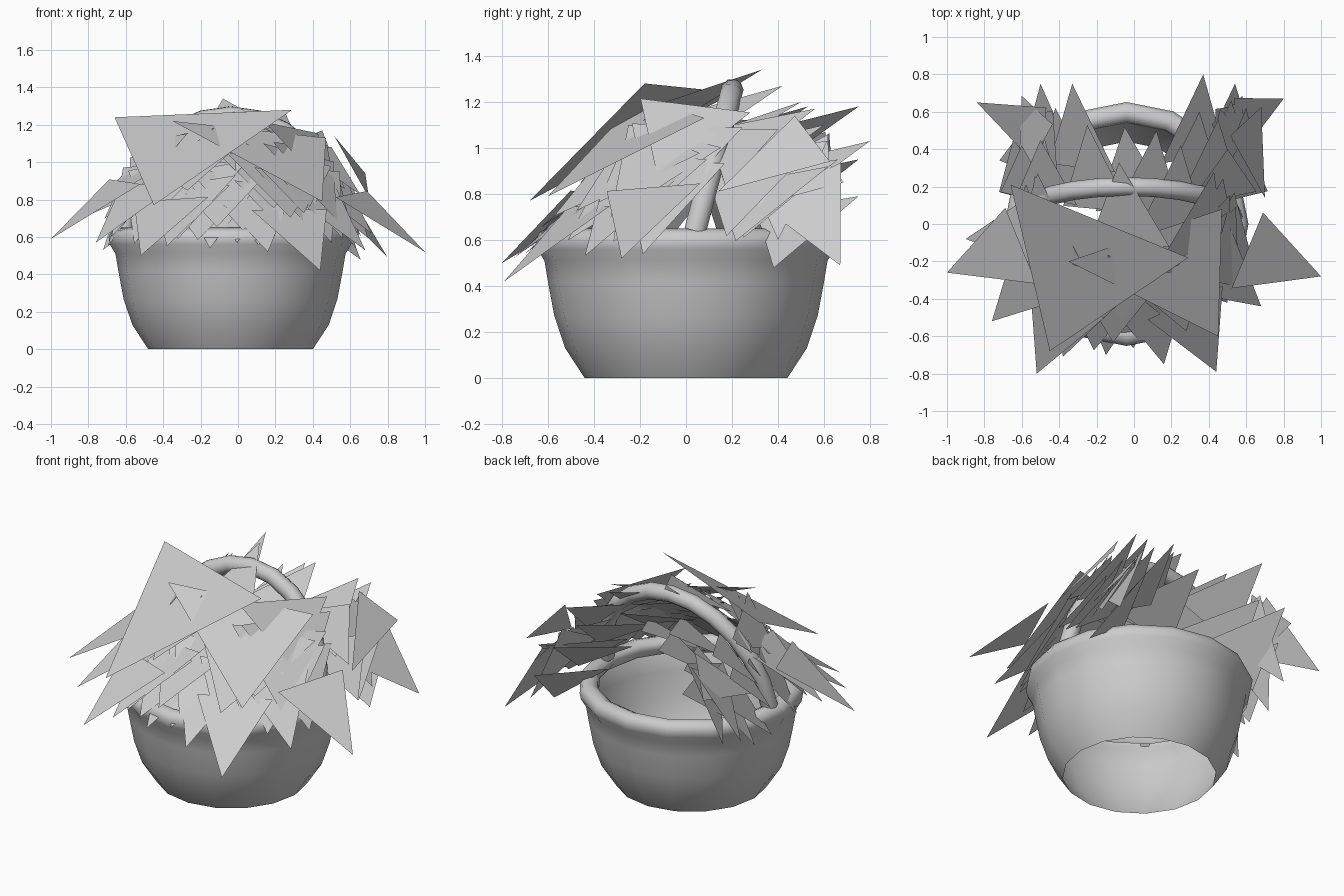
import bpy, bmesh, math, random
from mathutils import Vector

if "Cube" in bpy.data.objects:
    bpy.data.objects.remove(bpy.data.objects["Cube"])

random.seed(4)
CX = -0.04  # basket axis

grey = bpy.data.materials.new("plain_grey")
grey.diffuse_color = (0.6, 0.6, 0.6, 1)
grey.use_nodes = True
grey.node_tree.nodes["Principled BSDF"].inputs["Base Color"].default_value = grey.diffuse_color


def finish(bm, name, smooth=False):
    me = bpy.data.meshes.new(name)
    bm.to_mesh(me)
    bm.free()
    ob = bpy.data.objects.new(name, me)
    bpy.context.collection.objects.link(ob)
    me.materials.append(grey)
    if smooth:
        bpy.ops.object.select_all(action='DESELECT')
        ob.select_set(True)
        bpy.context.view_layer.objects.active = ob
        bpy.ops.object.shade_smooth_by_angle(angle=math.radians(60))
    return ob


# Basket: single-skin turned bowl, open below, with a rolled rim
profile = [(.44, 0), (.525, .13), (.572, .27), (.6, .42), (.615, .51),
           (.645, .56), (.652, .6), (.635, .635), (.59, .65), (.55, .63), (.54, .59), (.58, .54)]
bm = bmesh.new()
vs = [bm.verts.new((CX + r, 0, z)) for r, z in profile]
edges = [bm.edges.new(p) for p in zip(vs, vs[1:])]
bmesh.ops.spin(bm, geom=vs + edges, cent=(CX, 0, 0), axis=(0, 0, 1),
               angle=math.tau, steps=16)
bmesh.ops.remove_doubles(bm, verts=bm.verts, dist=1e-4)
bmesh.ops.recalc_face_normals(bm, faces=bm.faces)
finish(bm, "basket", True)

# Handle: leaning hoop of round tube
STEPS, SIDES, RAD = 12, 10, .05
bm = bmesh.new()
rings = []
for i in range(STEPS + 1):
    a = math.pi * i / STEPS
    mid = Vector((CX + .57 * math.cos(a), .04 + .16 * math.sin(a), .64 + .61 * math.sin(a)))
    out = Vector((math.cos(a), .25 * math.sin(a), .97 * math.sin(a))).normalized()
    lean = Vector((0, .97, -.25))
    rings.append([bm.verts.new(mid + RAD * (out * math.cos(t) + lean * math.sin(t)))
                  for t in (math.tau * k / SIDES for k in range(SIDES))])
for a, b in zip(rings, rings[1:]):
    for k in range(SIDES):
        bm.faces.new((a[k], a[k - 1], b[k - 1], b[k]))
bm.faces.new(rings[0])
bm.faces.new(rings[-1])
bmesh.ops.recalc_face_normals(bm, faces=bm.faces)
finish(bm, "handle", True)


def leaf(bm, tip, direction, length, width, normal):
    """Flat triangle from its tip back along a direction, facing a normal."""
    tip, d, n = Vector(tip), Vector(direction).normalized(), Vector(normal)
    side = n.cross(d).normalized() * width / 2
    root = tip + d * length
    f = bm.faces.new([bm.verts.new(p) for p in (tip, root + side, root - side)])
    f.normal_update()
    if f.normal.dot(n) < 0:
        f.normal_flip()


# Front leaves: rows fanned round the front half, leaning up to the handle
# (count, start angle, end angle, tip radius, tip height, length, width)
bm = bmesh.new()
rows = [(13, 192, 348, .69, .56, .48, .5), (10, 192, 348, .63, .68, .5, .56),
        (7, 195, 345, .54, .8, .42, .56)]
for count, a0, a1, rad, z, length, width in rows:
    for i in range(count):
        a = math.radians(a0 + (a1 - a0) * i / (count - 1) + random.uniform(-4, 4))
        r = rad + random.uniform(-.03, .03)
        tip = Vector((CX + r * math.cos(a), r * math.sin(a), z + random.uniform(-.05, .05)))
        aim = Vector((CX + .36 * math.cos(a), .02, 1.14)) - tip
        leaf(bm, tip, aim, length, width,
             (math.cos(a) + random.uniform(-.15, .15), .8 * math.sin(a) - .3, .8))
# Longest tips poking past the fringe
for tip in [(1, -.28, .52), (-1, -.26, .59), (.44, -.79, .42), (-.52, -.8, .5),
            (.16, -.75, .52), (-.76, -.52, .57), (.68, -.44, .53), (-.15, -.7, .54),
            (-.38, -.71, .55), (-.9, -.08, .69)]:
    aim = Vector((CX + .3 * tip[0], -.02, 1.1)) - Vector(tip)
    leaf(bm, tip, aim, .52, .44, (tip[0], tip[1] - .2, .8))
finish(bm, "front_leaves")

# Broad leaves on top
bm = bmesh.new()
for tri in [((-.66, .21, 1.24), (-.45, -.68, .77), (.29, -.18, 1.28)),
            ((-.35, -.2, 1.22), (.45, -.6, .79), (.47, .08, 1.13))]:
    bm.faces.new([bm.verts.new(p) for p in tri])
finish(bm, "top_leaves")

# Rear leaves: two side clusters, sloping up toward the back
bm = bmesh.new()
raised = [(.37, .8, 1.03), (.54, .75, .79), (.6, .62, .92), (.45, .56, 1.17), (.25, .42, 1.27),
          (.52, .66, .95), (.58, .45, .9), (.35, .6, 1.1), (.12, .5, 1.2),
          (-.33, .75, 1.18), (-.5, .75, .95), (-.62, .55, .85), (-.25, .53, 1.18),
          (-.08, .33, 1.34), (-.5, .45, 1.08), (-.6, .42, .95), (-.42, .62, 1.03),
          (-.05, .52, 1.14), (.5, .4, 1.08)]
for tip in raised:
    s = math.copysign(1, tip[0])
    length = .5 - .3 * max(0, .95 - tip[2])
    if abs(tip[0]) > .4:  # outer leaves stop behind the handle
        length = min(length, (tip[1] - .14) / .88)
    leaf(bm, tip, (-.1 * s, -.85, -.4), length, random.uniform(.38, .46),
         (s * (.15 + abs(tip[0])), -.45, .8))
# Low ones hanging over the rim
for tip in [(.8, .67, .49), (.64, .64, .58), (.66, .4, .6),
            (-.84, .65, .7), (-.65, .56, .6), (-.72, .34, .53)]:
    s = math.copysign(1, tip[0])
    leaf(bm, tip, Vector((s * .42, .42, 1.0)) - Vector(tip), .48, .4, (s, -.3, .6))
# Tips pointing forward beside the handle feet
for tip in [(.7, .14, .81), (.6, .2, .72), (-.62, .2, .78)]:
    s = math.copysign(1, tip[0])
    leaf(bm, tip, (-.2 * s, .8, .45), .48, .3, (s, -.3, .6))
finish(bm, "rear_leaves")
